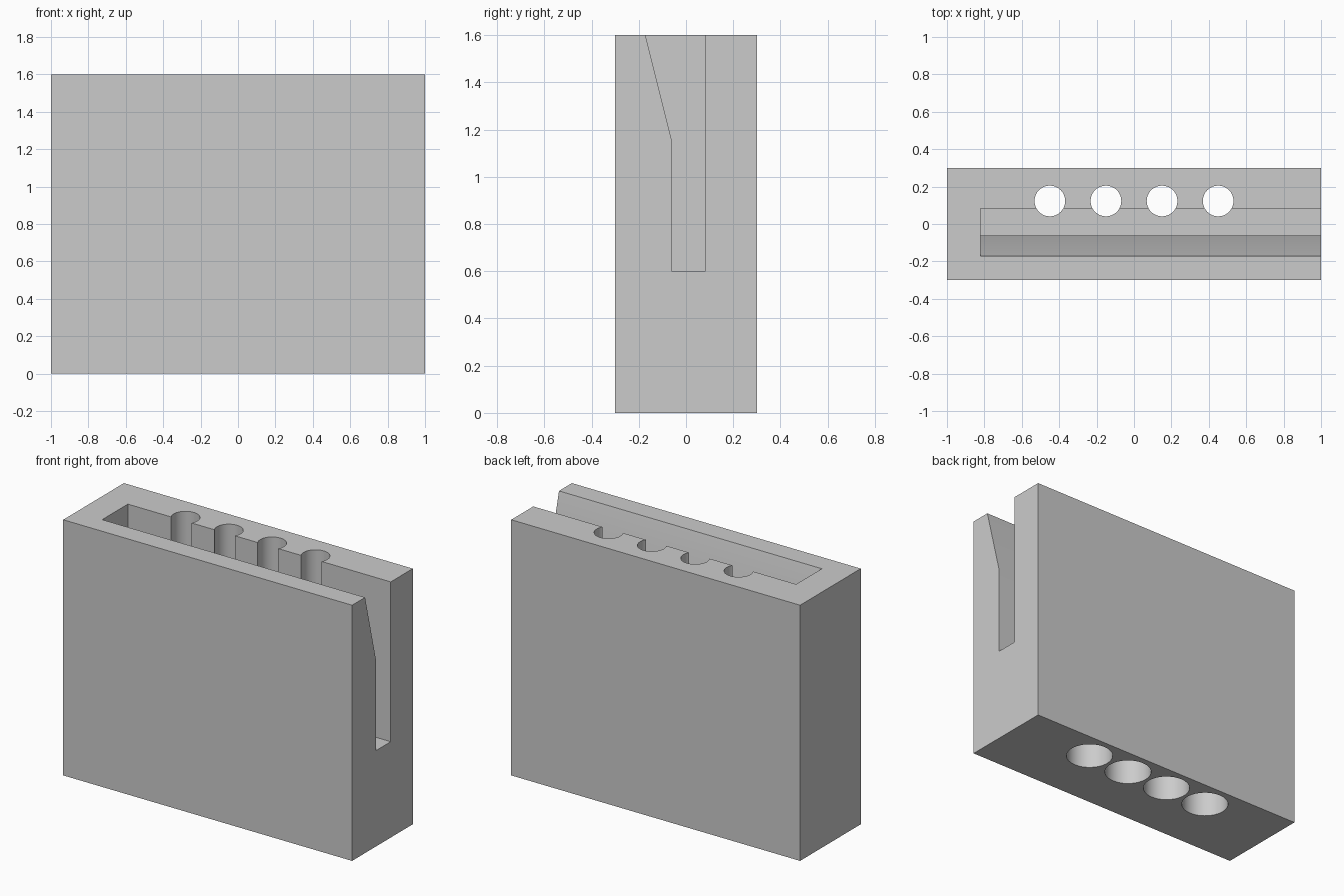
import bpy
import bmesh

if "Cube" in bpy.data.objects:
    bpy.data.objects.remove(bpy.data.objects["Cube"])

grey = bpy.data.materials.new("light grey")
grey.diffuse_color = (0.6, 0.6, 0.6, 1)
grey.use_nodes = True
grey.node_tree.nodes["Principled BSDF"].inputs["Base Color"].default_value = grey.diffuse_color


def finish(name, bm):
    bmesh.ops.recalc_face_normals(bm, faces=bm.faces)
    mesh = bpy.data.meshes.new(name)
    bm.to_mesh(mesh)
    bm.free()
    obj = bpy.data.objects.new(name, mesh)
    obj.data.materials.append(grey)
    bpy.context.collection.objects.link(obj)
    return obj


def extrude_yz(name, profile, x0, x1):
    bm = bmesh.new()
    face = bm.faces.new([bm.verts.new((x0, y, z)) for y, z in profile])
    new = bmesh.ops.extrude_face_region(bm, geom=[face])["geom"]
    verts = [v for v in new if isinstance(v, bmesh.types.BMVert)]
    bmesh.ops.translate(bm, verts=verts, vec=(x1 - x0, 0, 0))
    return finish(name, bm)


def cylinder(name, x, y, radius, z0, z1):
    bm = bmesh.new()
    bmesh.ops.create_cone(bm, cap_ends=True, segments=64, radius1=radius,
                          radius2=radius, depth=z1 - z0)
    bmesh.ops.translate(bm, verts=bm.verts, vec=(x, y, (z0 + z1) / 2))
    return finish(name, bm)


def cut(target, cutter):
    mod = target.modifiers.new("cut", 'BOOLEAN')
    mod.operation = 'DIFFERENCE'
    mod.solver = 'EXACT'
    mod.object = cutter
    bpy.context.view_layer.objects.active = target
    bpy.ops.object.modifier_apply(modifier=mod.name)
    bpy.data.objects.remove(cutter)


# Solid block
block = extrude_yz("slotted_block",
                   [(-0.3, 0), (0.3, 0), (0.3, 1.6), (-0.3, 1.6)], -1, 1)

# Slot with a flared mouth, open at the right end
slot = [(-0.062, 0.6), (0.082, 0.6), (0.082, 1.7), (-0.195, 1.7),
        (-0.172, 1.6), (-0.062, 1.16)]
cut(block, extrude_yz("slot_cutter", slot, -0.82, 1.1))

# Four through holes, each with a wider bore from below
for x in (-0.45, -0.15, 0.15, 0.45):
    cut(block, cylinder("hole_cutter", x, 0.123, 0.082, -0.1, 1.7))
    cut(block, cylinder("bore_cutter", x, 0.123, 0.138, -0.1, 0.4))

# Smooth hole walls, sharp edges kept
bpy.ops.object.select_all(action='DESELECT')
block.select_set(True)
bpy.context.view_layer.objects.active = block
bpy.ops.object.shade_smooth_by_angle(angle=0.5)
